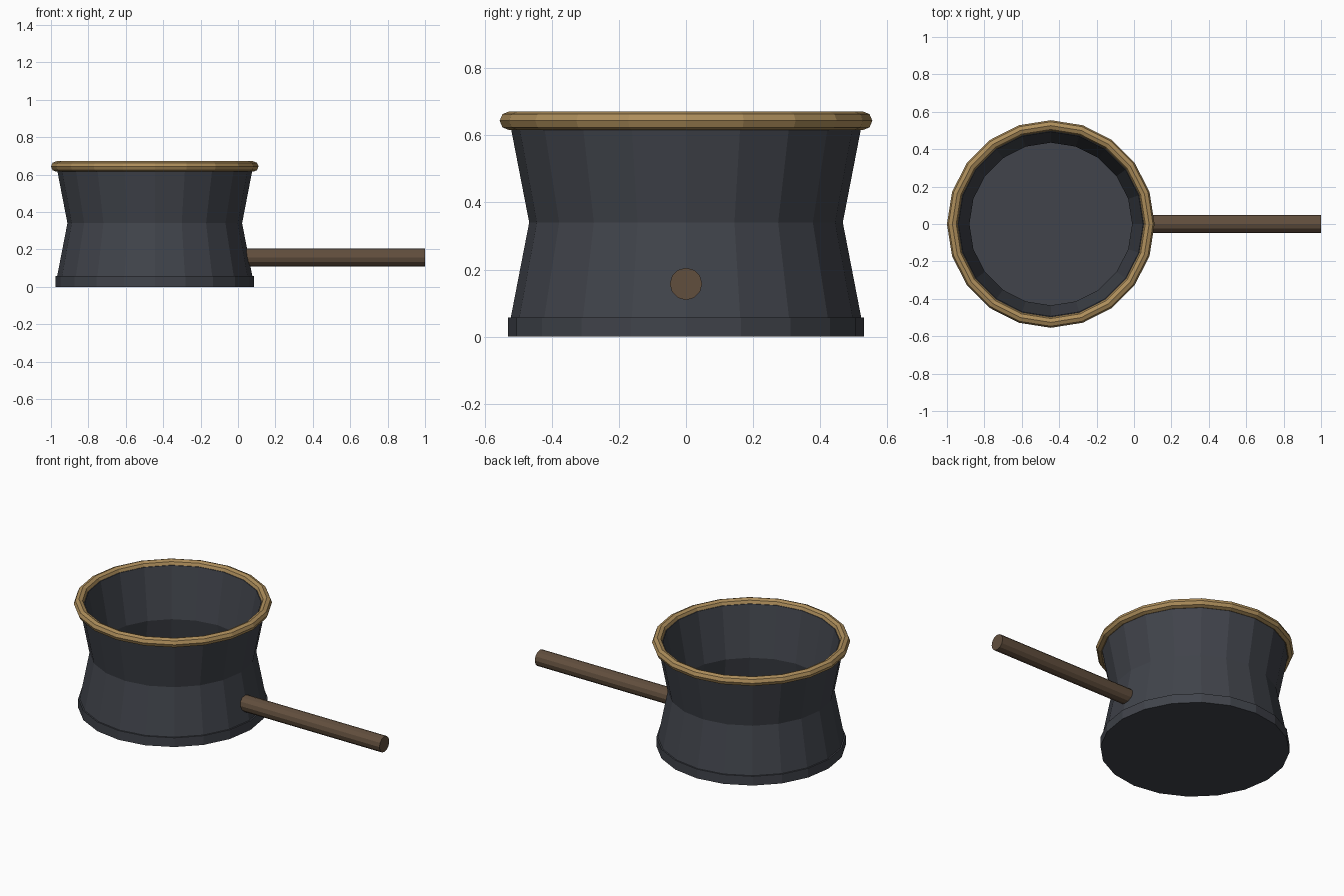
import bpy
import bmesh
import math

if "Cube" in bpy.data.objects:
    bpy.data.objects.remove(bpy.data.objects["Cube"])

CX = -0.445   # pot axis
SIDES = 20


def material(name, color):
    m = bpy.data.materials.new(name)
    m.diffuse_color = (*color, 1)
    m.use_nodes = True
    m.node_tree.nodes["Principled BSDF"].inputs["Base Color"].default_value = m.diffuse_color
    return m


iron = material("dark_iron", (0.052, 0.057, 0.07))
brass = material("brass", (0.42, 0.27, 0.105))
wood = material("dark_wood", (0.12, 0.077, 0.047))


def lathe(name, profile, mat):
    """Spin a closed (radius, z) profile around the pot axis, flat shaded."""
    bm = bmesh.new()
    rings = []
    for i in range(SIDES):
        a = 2 * math.pi * i / SIDES
        rings.append([bm.verts.new((r * math.cos(a), r * math.sin(a), z))
                      for r, z in profile])
    n = len(profile)
    for i in range(SIDES):
        p, q = rings[i], rings[(i + 1) % SIDES]
        for j in range(n):
            k = (j + 1) % n
            bm.faces.new((p[j], q[j], q[k], p[k]))
    bmesh.ops.recalc_face_normals(bm, faces=bm.faces)
    me = bpy.data.meshes.new(name)
    bm.to_mesh(me)
    bm.free()
    me.materials.append(mat)
    ob = bpy.data.objects.new(name, me)
    ob.location.x = CX
    bpy.context.collection.objects.link(ob)


def cylinder(name, radius, depth, location, sides, mat, rotation=(0, 0, 0)):
    bpy.ops.mesh.primitive_cylinder_add(vertices=sides, radius=radius, depth=depth,
                                        location=location, rotation=rotation)
    ob = bpy.context.object
    ob.name = name
    ob.data.materials.append(mat)
    return ob


# Waisted pot wall with an open top
lathe("pot_wall", [(0.527, 0.03), (0.467, 0.34), (0.526, 0.645),
                   (0.494, 0.645), (0.435, 0.34), (0.495, 0.03)], iron)

# Thick base disc, turned so a corner lies on +x like the wall
cylinder("pot_base", 0.53, 0.057, (CX, 0, 0.0285), SIDES, iron)

# Rolled rim with an octagonal cross-section
rim = [(0.526 + 0.029 * math.cos(i * math.pi / 4),
        0.643 + 0.028 * math.sin(i * math.pi / 4)) for i in range(8)]
lathe("rim", rim, brass)

# Straight round handle
start, end = 0.04, 1.0
cylinder("handle", 0.048, end - start, ((start + end) / 2, 0, 0.157), 12, wood,
         (0, math.pi / 2, 0))
